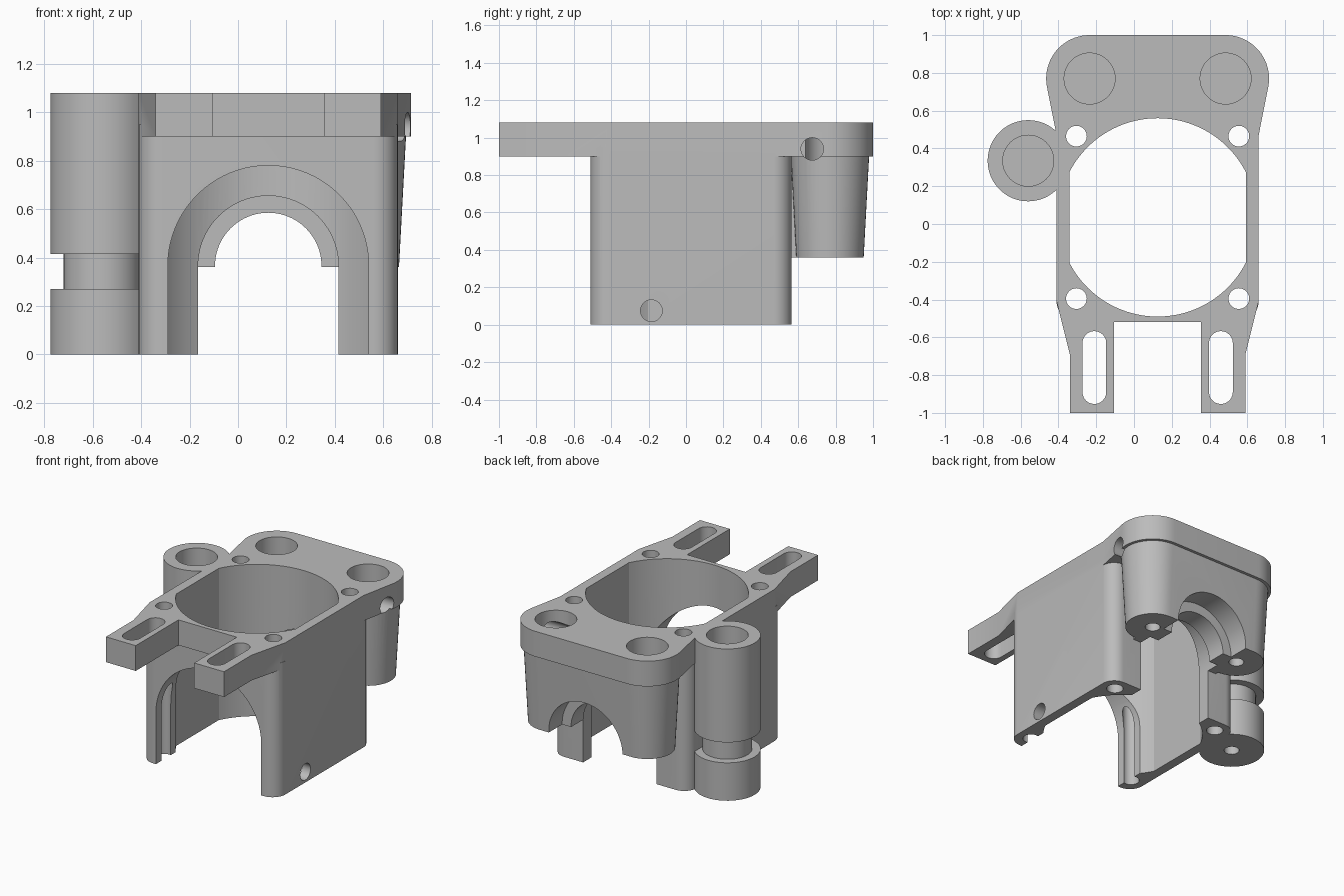
import bpy, bmesh
from math import sin, cos, radians

if "Cube" in bpy.data.objects:
    bpy.data.objects.remove(bpy.data.objects["Cube"])

grey = bpy.data.materials.new("cast_grey")
grey.use_nodes = True
COLOUR = (0.5, 0.5, 0.5, 1)
grey.diffuse_color = COLOUR
grey.node_tree.nodes["Principled BSDF"].inputs["Base Color"].default_value = COLOUR

MID = 0.125  # symmetry plane of the main casting


def arc(cx, cy, r, a0, a1, n=12):
    return [(cx + r * cos(radians(a0 + (a1 - a0) * i / n)),
             cy + r * sin(radians(a0 + (a1 - a0) * i / n))) for i in range(n + 1)]


def circle(cx, cy, r, n=48):
    return arc(cx, cy, r, 0, 360, n)[:-1]


def mirrored(half):
    """Close a right-hand outline with its mirror image."""
    return half + [(2 * MID - x, y) for x, y in reversed(half)]


def prism(name, low, start, end, axis="z", high=None):
    """Loft an outline along an axis, optionally to a different end outline."""
    place = {"x": lambda u, v, d: (d, u, v),
             "y": lambda u, v, d: (u, d, v),
             "z": lambda u, v, d: (u, v, d)}[axis]
    bm = bmesh.new()
    a = [bm.verts.new(place(u, v, start)) for u, v in low]
    b = [bm.verts.new(place(u, v, end)) for u, v in (high or low)]
    bm.faces.new(a)
    bm.faces.new(b)
    for i in range(len(a)):
        j = (i + 1) % len(a)
        bm.faces.new((a[i], a[j], b[j], b[i]))
    bmesh.ops.recalc_face_normals(bm, faces=bm.faces)
    mesh = bpy.data.meshes.new(name)
    bm.to_mesh(mesh)
    bm.free()
    mesh.materials.append(grey)
    ob = bpy.data.objects.new(name, mesh)
    bpy.context.collection.objects.link(ob)
    return ob


def combine(target, tool, operation):
    mod = target.modifiers.new("join", "BOOLEAN")
    mod.operation = operation
    mod.solver = "EXACT"
    mod.object = tool
    bpy.context.view_layer.objects.active = target
    bpy.ops.object.modifier_apply(modifier=mod.name)
    bpy.data.objects.remove(tool)


def rounded_block(r):
    """Outline around the two rear lobes."""
    return mirrored(arc(0.485, 0.77, r, -90, 90, 24))


def arch(r):
    """Open-bottomed arch outline in x and z."""
    return [(MID + r, -0.1)] + arc(MID, 0.365, r, 0, 180, 40) + [(MID - r, -0.1)]


# Main body with rounded vertical corners
body_outline = mirrored(arc(0.56, -0.41, 0.1, -90, 0) + arc(0.565, 0.47, 0.095, 0, 90))
housing = prism("housing", body_outline, 0, 0.95)

# Top flange with two mounting prongs and rounded rear corners
flange_outline = mirrored(
    [(0.355, -0.52), (0.355, -1), (0.59, -1), (0.59, -0.69), (0.66, -0.41), (0.66, 0.47)]
    + arc(0.485, 0.77, 0.23, -10, 90, 20))
parts = [prism("flange", flange_outline, 0.9, 1.08)]

# Tapered rear block and its web to the body
parts.append(prism("rear_block", rounded_block(0.18), 0.36, 0.92, "z", rounded_block(0.21)))
parts.append(prism("rear_web", [(-0.23, 0.55), (0.48, 0.55), (0.48, 0.66), (-0.23, 0.66)], 0.36, 0.92))

# Side post with a narrow neck
POST = (-0.56, 0.335)
parts.append(prism("post_neck", circle(*POST, 0.16), 0.2, 0.5))
parts.append(prism("post_foot", circle(*POST, 0.215), 0, 0.27))
parts.append(prism("post_top", circle(*POST, 0.215), 0.415, 1.08))
for part in parts:
    combine(housing, part, "UNION")

# Central bore with flat sides
bore = arc(MID, 0.035, 0.525, 27, 153, 48) + arc(MID, 0.035, 0.525, 207, 333, 48)
cuts = [prism("bore_cut", bore, -0.1, 1.2)]

# Front arch and stepped rear arch
for r, y0, y1 in ((0.415, -0.7, -0.1), (0.29, 0.3, 0.66), (0.22, 0.6, 0.85), (0.29, 0.8, 1.1)):
    cuts.append(prism("arch_cut", arch(r), y0, y1, "y"))

# Corner screw holes and prong slots
for side in (-1, 1):
    for y in (-0.395, 0.465):
        cuts.append(prism("screw_cut", circle(MID + side * 0.43, y, 0.055, 24), -0.1, 1.2))
    x = MID + side * 0.335
    slot = arc(x, -0.63, 0.063, 0, 180) + arc(x, -0.89, 0.063, 180, 360)
    cuts.append(prism("slot_cut", slot, 0.8, 1.2))

# Wide blind holes above and small blind holes below
for x, y, foot in ((-0.235, 0.77, 0.36), (0.485, 0.77, 0.36), (*POST, 0)):
    cuts.append(prism("top_hole_cut", circle(x, y, 0.135), 0.55, 1.2))
    cuts.append(prism("foot_hole_cut", circle(x, y, 0.05, 24), foot - 0.1, foot + 0.12))

# Cross holes in the left side
cuts.append(prism("cross_hole_cut", circle(0.675, 0.94, 0.06, 32), 0.45, 0.9, "x"))
cuts.append(prism("cross_hole_cut", circle(-0.185, 0.075, 0.058, 32), 0.4, 0.9, "x"))
for cut in cuts:
    combine(housing, cut, "DIFFERENCE")

# Smooth curved walls, sharp edges
bpy.ops.object.select_all(action="DESELECT")
housing.select_set(True)
bpy.context.view_layer.objects.active = housing
bpy.ops.object.shade_smooth_by_angle(angle=radians(25))
